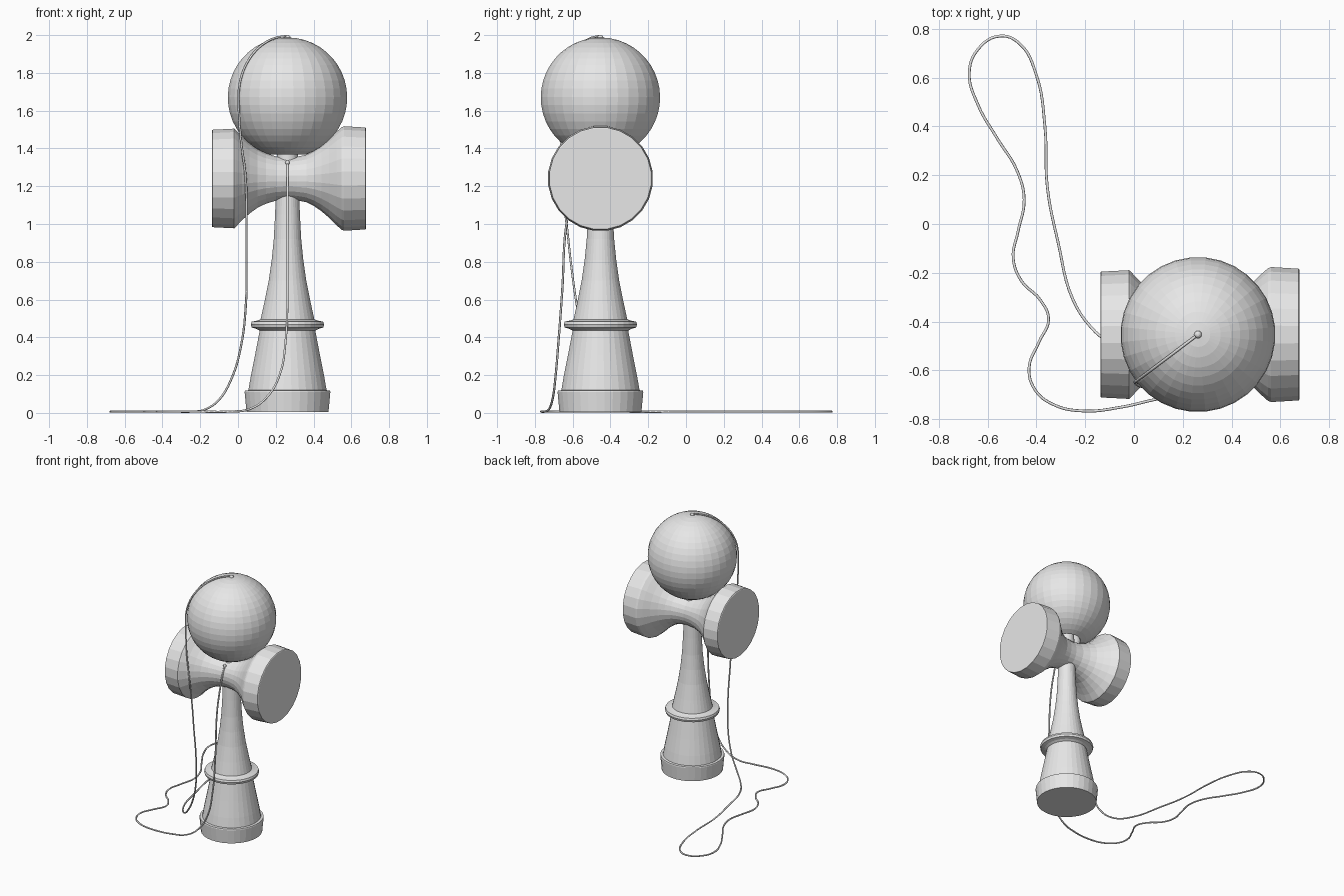
import bpy, math
from mathutils import Vector, Matrix

cube = bpy.data.objects.get("Cube")
if cube:
    bpy.data.objects.remove(cube, do_unlink=True)

AXIS_X, AXIS_Y = 0.262, -0.453
BALL_Z, BALL_R = 1.67, 0.3175

grey = bpy.data.materials.new("light_grey")
grey.use_nodes = True
colour = (0.8, 0.8, 0.8, 1)
grey.diffuse_color = colour
grey.node_tree.nodes["Principled BSDF"].inputs["Base Color"].default_value = colour


def add_mesh(name, verts, faces, location):
    mesh = bpy.data.meshes.new(name)
    mesh.from_pydata(verts, [], faces)
    mesh.materials.append(grey)
    obj = bpy.data.objects.new(name, mesh)
    obj.location = location
    bpy.context.collection.objects.link(obj)
    return obj


def lathe(name, profile, sides, location, along_x=False):
    """Turn (radius, height) points about z, or about x; both ends are capped."""
    verts, faces = [], []
    for r, h in profile:
        for i in range(sides):
            a = math.tau * (i + 0.5) / sides
            verts.append(Vector((r * math.cos(a), r * math.sin(a), h)))
    for k in range(len(profile) - 1):
        for i in range(sides):
            j = (i + 1) % sides
            faces.append((k * sides + i, k * sides + j,
                          (k + 1) * sides + j, (k + 1) * sides + i))
    last = (len(profile) - 1) * sides
    faces.append(tuple(reversed(range(sides))))
    faces.append(tuple(range(last, last + sides)))
    if along_x:
        turn = Matrix.Rotation(math.pi / 2, 3, 'Y')
        verts = [turn @ v for v in verts]
    return add_mesh(name, verts, faces, location)


def cord(name, points, radius):
    """Round cord through the points, smoothed and turned into a mesh."""
    curve = bpy.data.curves.new(name, 'CURVE')
    curve.dimensions = '3D'
    curve.bevel_depth = radius
    curve.bevel_resolution = 1
    curve.resolution_u = 6
    curve.use_fill_caps = True
    spline = curve.splines.new('BEZIER')
    spline.bezier_points.add(len(points) - 1)
    for bp, p in zip(spline.bezier_points, points):
        bp.co = p
        bp.handle_left_type = bp.handle_right_type = 'AUTO'
    curve.materials.append(grey)
    obj = bpy.data.objects.new(name, curve)
    bpy.context.collection.objects.link(obj)
    return obj


def knot(name, location, radius):
    bpy.ops.mesh.primitive_uv_sphere_add(segments=12, ring_count=8,
                                         radius=radius, location=location)
    obj = bpy.context.object
    obj.name = name
    obj.data.materials.append(grey)


# Handle: foot, tapered body, ring and spike
lathe("handle", [
    (0.218, 0.004), (0.228, 0.11), (0.226, 0.118), (0.208, 0.12),
    (0.196, 0.19), (0.172, 0.31), (0.148, 0.435),
    (0.165, 0.445), (0.19, 0.452), (0.195, 0.468), (0.19, 0.483), (0.165, 0.488),
    (0.143, 0.495), (0.122, 0.59), (0.1, 0.7), (0.084, 0.81),
    (0.073, 0.92), (0.066, 1.05), (0.061, 1.2), (0.056, 1.37),
    (0.045, 1.5), (0.02, 1.58)], 32, (AXIS_X, AXIS_Y, 0))

# Cross piece: a small cup on the right, a large one on the left
lathe("cross_piece", [
    (0.255, -0.40), (0.26, -0.397), (0.266, -0.282), (0.26, -0.275),
    (0.222, -0.24), (0.187, -0.20), (0.157, -0.16), (0.135, -0.115),
    (0.118, -0.06), (0.112, 0), (0.116, 0.05), (0.127, 0.10),
    (0.147, 0.14), (0.175, 0.18), (0.21, 0.22), (0.25, 0.26),
    (0.274, 0.287), (0.279, 0.30), (0.272, 0.413), (0.267, 0.416)],
    24, (AXIS_X, AXIS_Y, 1.241), along_x=True)

# Ball with a bored hole underneath
hole_r = 0.1
start = math.asin(hole_r / BALL_R)
rings = 20
outer = []
for k in range(rings + 1):
    a = start + (math.pi - 0.02 - start) * k / rings
    outer.append((BALL_R * math.sin(a), -BALL_R * math.cos(a)))
bore = [(0.03, 0.02), (0.085, 0.0), (0.092, -0.285)]
lathe("ball", bore + outer, 32, (AXIS_X, AXIS_Y, BALL_Z))

# String: over the ball, down to the ground, round a loop and back up
over_ball = []
toward = math.atan2(-0.198, -0.262)
for k in range(8):
    a = 0.04 + (math.pi / 2 + 0.05) * k / 7
    r = BALL_R + 0.008
    over_ball.append((AXIS_X + r * math.sin(a) * math.cos(toward),
                      AXIS_Y + r * math.sin(a) * math.sin(toward),
                      BALL_Z + r * math.cos(a)))
fall = [(0.015, -0.66, 1.45), (0.04, -0.665, 1.25), (0.045, -0.632, 1.0),
        (0.045, -0.61, 0.8), (0.042, -0.58, 0.58), (0.015, -0.54, 0.35),
        (-0.035, -0.51, 0.18), (-0.1, -0.485, 0.07), (-0.17, -0.43, 0.02)]
ground = [(-0.25, -0.31), (-0.31, -0.08), (-0.355, 0.15), (-0.365, 0.4),
          (-0.4, 0.61), (-0.47, 0.74), (-0.55, 0.77), (-0.64, 0.715),
          (-0.675, 0.62), (-0.64, 0.49), (-0.56, 0.35), (-0.48, 0.22),
          (-0.45, 0.1), (-0.475, -0.03), (-0.495, -0.14), (-0.46, -0.235),
          (-0.385, -0.31), (-0.35, -0.39), (-0.39, -0.485), (-0.43, -0.59),
          (-0.405, -0.68), (-0.33, -0.74), (-0.21, -0.766), (-0.05, -0.75)]
rise = [(0.06, -0.725, 0.02), (0.15, -0.705, 0.08), (0.22, -0.69, 0.2),
        (0.252, -0.675, 0.38), (0.262, -0.655, 0.65), (0.262, -0.633, 1.0),
        (0.262, -0.595, 1.17), (0.262, -0.57, 1.25), (0.262, -0.54, 1.322)]
cord("string", over_ball + fall + [(x, y, 0.007) for x, y in ground] + rise, 0.006)

# Knots holding the string ends
knot("ball_knot", (AXIS_X, AXIS_Y, 1.985), 0.016)
knot("cross_piece_knot", (AXIS_X, AXIS_Y - 0.084, 1.324), 0.012)
